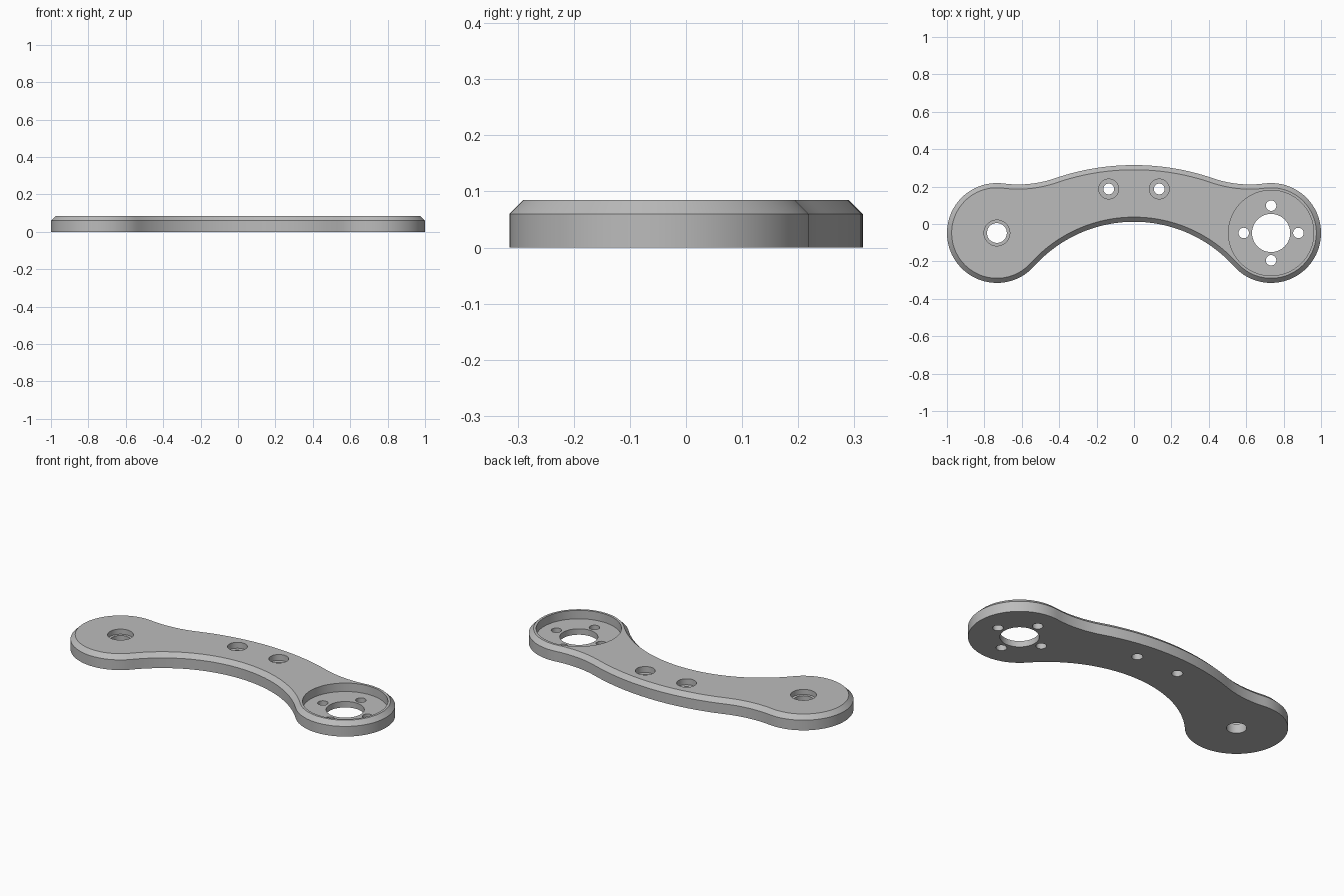
import bpy, bmesh
from math import atan2, cos, sin, pi, sqrt, hypot, radians
from mathutils import Vector

cube = bpy.data.objects.get("Cube")
if cube:
    bpy.data.objects.remove(cube, do_unlink=True)

HEIGHT, SHOULDER, CHAMFER = 0.085, 0.06, 0.025
END, END_R = Vector((0.733, -0.048)), 0.267
INNER_TOP, OUTER_TOP = 0.012, 0.315
OUTER_R, FILLET_R = 1.3, 0.6

grey = bpy.data.materials.new("plain_grey")
grey.use_nodes = True
grey.diffuse_color = (0.5, 0.5, 0.5, 1)
grey.node_tree.nodes["Principled BSDF"].inputs["Base Color"].default_value = (0.5, 0.5, 0.5, 1)

# Centres of the tangent arcs
dy = INNER_TOP - END.y
inner_r = (END.x**2 + dy**2 - END_R**2) / (2 * (END_R + dy))
inner_c = Vector((0, INNER_TOP - inner_r))
outer_c = Vector((0, OUTER_TOP - OUTER_R))
ra, rb = END_R + FILLET_R, OUTER_R + FILLET_R
span = END - outer_c
dist = span.length
along = (rb**2 - ra**2 + dist**2) / (2 * dist)
side = sqrt(rb**2 - along**2)
u = span / dist
fillet_c = outer_c + u * along + Vector((-u.y, u.x)) * side


def heading(a, b):
    return atan2(b.y - a.y, b.x - a.x)


def arc(c, r, a, b, n):
    return [(c.x + r * cos(a + (b - a) * i / n), c.y + r * sin(a + (b - a) * i / n))
            for i in range(n + 1)]


def outline(inset):
    """Closed counter-clockwise outline, moved inwards by inset."""
    half = arc(inner_c, inner_r + inset, pi / 2, heading(inner_c, END), 24)
    half += arc(END, END_R - inset, heading(END, inner_c), heading(END, fillet_c), 48)[1:]
    half += arc(fillet_c, FILLET_R + inset, heading(fillet_c, END), heading(fillet_c, outer_c), 12)[1:]
    half += arc(outer_c, OUTER_R - inset, heading(outer_c, fillet_c), pi / 2, 14)[1:]
    return half + [(-x, y) for x, y in half[-2:0:-1]]


# Curved arm body with chamfered upper edge
bm = bmesh.new()
rings = [[bm.verts.new((x, y, z)) for x, y in outline(inset)]
         for inset, z in ((0, 0), (0, SHOULDER), (CHAMFER, HEIGHT))]
count = len(rings[0])
for low, high in zip(rings, rings[1:]):
    for i in range(count):
        j = (i + 1) % count
        bm.faces.new((low[i], low[j], high[j], high[i]))
bm.faces.new(rings[0][::-1])
bm.faces.new(rings[-1])
bmesh.ops.recalc_face_normals(bm, faces=bm.faces)
mesh = bpy.data.meshes.new("curved_arm")
bm.to_mesh(mesh)
bm.free()
mesh.materials.append(grey)
arm = bpy.data.objects.new("curved_arm", mesh)
bpy.context.collection.objects.link(arm)


def bore(x, y, r, floor=-0.05, sides=48):
    """Cut a round hole from the top down to the floor height."""
    top = HEIGHT + 0.05
    bpy.ops.mesh.primitive_cylinder_add(vertices=sides, radius=r, depth=top - floor,
                                        location=(x, y, (top + floor) / 2))
    cutter = bpy.context.object
    cutter.name = "bore_cutter"
    cutter.hide_render = True
    cutter.data.materials.append(grey)
    cut = arm.modifiers.new("bore", 'BOOLEAN')
    cut.operation, cut.solver, cut.object = 'DIFFERENCE', 'EXACT', cutter
    bpy.context.view_layer.objects.active = arm
    bpy.ops.object.modifier_apply(modifier=cut.name)
    bpy.data.objects.remove(cutter, do_unlink=True)


# Round pocket with a centre hole and four bolt holes
bore(END.x, END.y, 0.228, 0.035, 96)
bore(END.x, END.y, 0.102, sides=64)
for sx, sy in ((1, 0), (-1, 0), (0, 1), (0, -1)):
    bore(END.x + sx * 0.146, END.y + sy * 0.146, 0.028, sides=32)

# Stepped pivot hole at the other end
bore(-END.x, END.y, 0.069, 0.055)
bore(-END.x, END.y, 0.053)

# Two stepped screw holes in the middle
for x in (-0.135, 0.135):
    bore(x, 0.187, 0.053, 0.05)
    bore(x, 0.187, 0.029, sides=32)

# Smooth curved walls, crisp edges
bpy.ops.object.select_all(action='DESELECT')
arm.select_set(True)
bpy.context.view_layer.objects.active = arm
bpy.ops.object.shade_smooth_by_angle(angle=radians(30))
